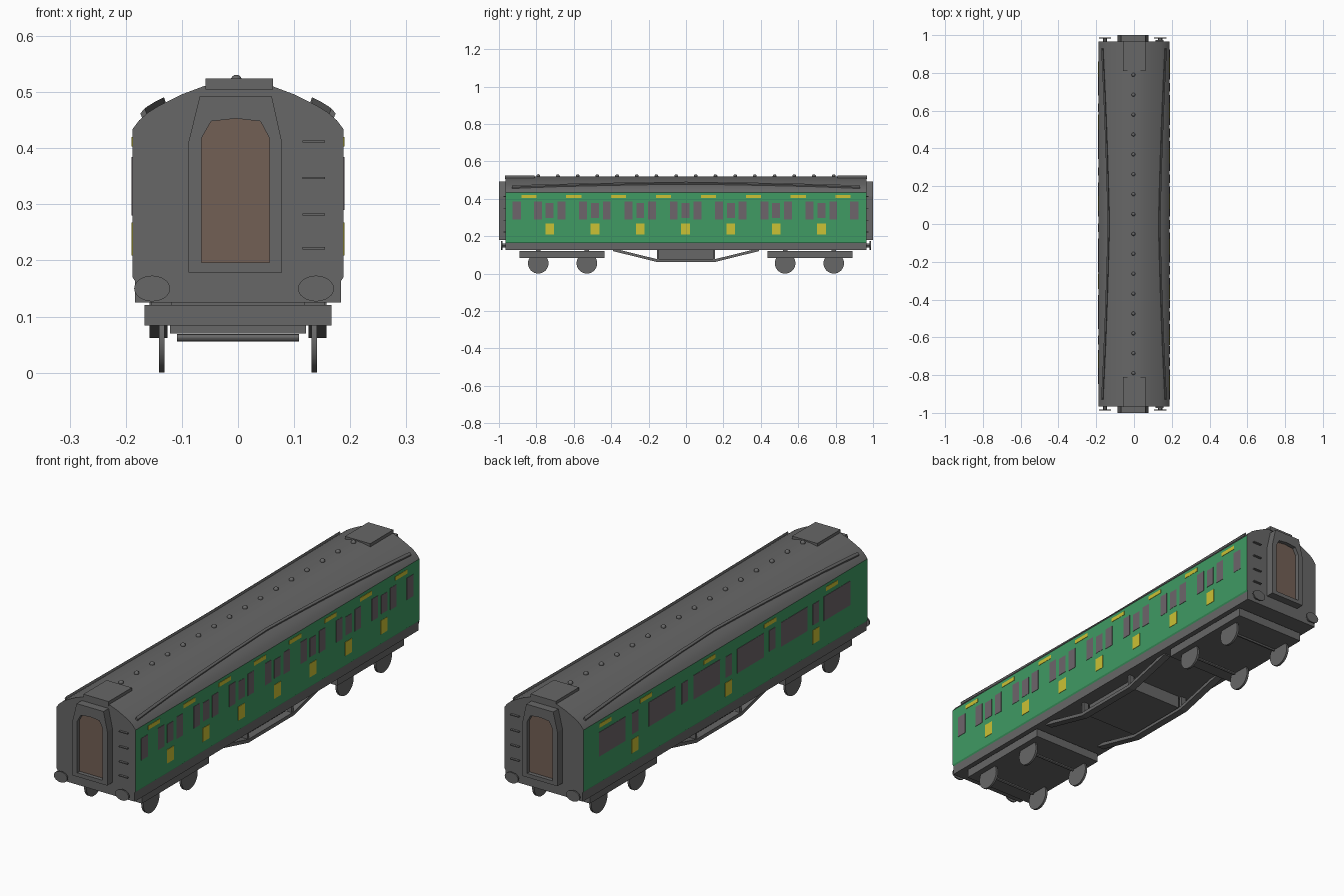
import bpy, bmesh, math

if "Cube" in bpy.data.objects:
    bpy.data.objects.remove(bpy.data.objects["Cube"])


def material(name, rgb):
    m = bpy.data.materials.new(name)
    m.diffuse_color = (*rgb, 1)
    m.use_nodes = True
    m.node_tree.nodes["Principled BSDF"].inputs["Base Color"].default_value = m.diffuse_color
    return m


GREY = material("dark grey", (0.135, 0.135, 0.135))
GREEN = material("green", (0.05, 0.325, 0.125))
YELLOW = material("yellow", (0.60, 0.54, 0.035))
GLASS = material("window grey", (0.155, 0.13, 0.145))
BROWN = material("door brown", (0.17, 0.115, 0.09))


def finish(name, bm, *mats, smooth=False):
    bmesh.ops.recalc_face_normals(bm, faces=bm.faces)
    me = bpy.data.meshes.new(name)
    bm.to_mesh(me)
    bm.free()
    ob = bpy.data.objects.new(name, me)
    bpy.context.collection.objects.link(ob)
    for m in mats:
        me.materials.append(m)
    if smooth:
        bpy.ops.object.select_all(action='DESELECT')
        ob.select_set(True)
        bpy.context.view_layer.objects.active = ob
        bpy.ops.object.shade_smooth_by_angle(angle=math.radians(30))
    return ob


def loft(name, sections, mat, smooth=False, caps=True):
    """Join equal-length closed sections of 3D points."""
    bm = bmesh.new()
    rings = [[bm.verts.new(p) for p in s] for s in sections]
    n = len(rings[0])
    for a, b in zip(rings, rings[1:]):
        for i in range(n):
            j = (i + 1) % n
            bm.faces.new((a[i], a[j], b[j], b[i]))
    if caps:
        bm.faces.new(rings[0])
        bm.faces.new(rings[-1])
    return finish(name, bm, mat, smooth=smooth)


def prism(name, pts, y0, y1, mat, smooth=False):
    return loft(name, [[(x, y, z) for x, z in pts] for y in (y0, y1)], mat, smooth)


def box(name, x0, x1, y0, y1, z0, z1, mat=GREY):
    return prism(name, [(x0, z0), (x1, z0), (x1, z1), (x0, z1)], y0, y1, mat)


def cylinder(name, r, length, loc, axis, segs=24):
    sections = []
    for d in (-length / 2, length / 2):
        ring = []
        for i in range(segs):
            a = 2 * math.pi * i / segs
            u, v = r[0] * math.cos(a), r[1] * math.sin(a)
            off = (d, u, v) if axis == 'X' else (u, d, v)
            ring.append([loc[k] + off[k] for k in range(3)])
        sections.append(ring)
    return loft(name, sections, GREY, smooth=True)


# body shell: green sides, grey roof and ends
ROOF = [(0.188, 0.434), (0.176, 0.45), (0.16, 0.464), (0.142, 0.475),
        (0.1, 0.496), (0.06, 0.511), (0.03, 0.517), (0, 0.519)]
half = [(0.184, 0.164), (0.188, 0.17)] + ROOF
body = prism("coach_body", half + [(-x, z) for x, z in half[-2::-1]],
             -0.965, 0.965, GREY, smooth=True)
body.data.materials.append(GREEN)
for f in body.data.polygons:
    if abs(f.normal.x) > 0.8 and f.center.z < 0.44:
        f.material_index = 1

# sole frame below the body
box("sole_frame", -0.184, 0.184, -0.965, 0.965, 0.125, 0.167)


def roof_z(x):
    for (xa, za), (xb, zb) in zip(ROOF, ROOF[1:]):
        if xb <= x <= xa:
            return zb + (za - zb) * (x - xb) / (xa - xb)


# curved rain strips on both sides of the roof
for s in (-1, 1):
    sections = []
    for i in range(17):
        t = -1 + i / 8
        x = 0.132 + 0.034 * (0.4 * t * t + 0.6 * abs(t))
        zi, zo = roof_z(x - 0.004), roof_z(x + 0.004)
        sections.append([(s * (x - 0.004), 0.93 * t, zi - 0.003),
                         (s * (x + 0.004), 0.93 * t, zo - 0.003),
                         (s * (x + 0.008), 0.93 * t, zo + 0.007),
                         (s * x, 0.93 * t, zi + 0.009)])
    loft("rain_strip", sections, GREY)

# domed roof vents along the ridge
for i in range(16):
    bm = bmesh.new()
    bmesh.ops.create_uvsphere(bm, u_segments=12, v_segments=8, radius=0.01)
    bmesh.ops.translate(bm, verts=bm.verts, vec=(-0.003, -0.79 + i * 0.1053, 0.521))
    finish("roof_vent", bm, GREY, smooth=True)


def plate(name, s, y, w, z0, z1, mat):
    """Thin painted plate on one side of the body."""
    box(name, s * 0.186, s * 0.1895, y - w / 2, y + w / 2, z0, z1, mat)


# right side: compartment windows, door panels and roof-line labels
for y in (-0.905, 0.9):
    plate("end_window", 1, y, 0.046, 0.29, 0.384, GLASS)
for i in range(7):
    y = -0.729 + i * 0.2422
    for d in (-0.063, 0.063):
        plate("compartment_window", 1, y + d, 0.042, 0.29, 0.384, GLASS)
    plate("door_window", 1, y, 0.042, 0.296, 0.376, GLASS)
    plate("door_panel", 1, y, 0.046, 0.209, 0.268, YELLOW)
for i in range(8):
    plate("upper_strip", 1, -0.84 + i * 0.24, 0.081, 0.403, 0.42, YELLOW)

# left side: large corridor windows, door windows, panels and labels
for y in (0.771, 0.433, 0.129, -0.168, -0.466, -0.756):
    plate("corridor_window", -1, y, 0.18, 0.28, 0.384, GLASS)
for y in (0.615, 0.278, -0.02, -0.317, -0.614):
    plate("corridor_door_window", -1, y, 0.042, 0.29, 0.38, GLASS)
for y in (0.615, -0.02, -0.614):
    plate("corridor_door_panel", -1, y, 0.046, 0.209, 0.268, YELLOW)
for y in (0.818, 0.541, 0.109, -0.303, -0.722):
    plate("corridor_upper_strip", -1, y, 0.08, 0.403, 0.42, YELLOW)

# both ends: gangway, door, roof box, buffers, steps, bogie
OUTER = [(-0.088, 0.179), (0.078, 0.179), (0.078, 0.412), (0.06, 0.493),
         (-0.005, 0.493), (-0.068, 0.493), (-0.088, 0.412)]
INNER = [(-0.065, 0.196), (0.056, 0.196), (0.056, 0.418), (0.04, 0.448),
         (-0.004, 0.453), (-0.048, 0.448), (-0.065, 0.418)]
for e in (-1, 1):
    def ring(pts, y):
        return [(x, e * y, z) for x, z in pts]
    loft("gangway_frame", [ring(OUTER, 0.96), ring(OUTER, 1.0),
                           ring(INNER, 1.0), ring(INNER, 0.96)], GREY, caps=False)
    prism("gangway_door", INNER, e * 0.96, e * 0.983, BROWN)
    box("roof_end_box", -0.058, 0.062, e * 0.81, e * 0.968, 0.505, 0.524)

    for x in (-0.153, 0.139):
        cylinder("buffer_head", (0.032, 0.023), 0.006, (x, e * 0.985, 0.15), 'Y')
        cylinder("buffer_stem", (0.011, 0.011), 0.026, (x, e * 0.972, 0.15), 'Y', 12)

    for z in (0.22, 0.28, 0.345, 0.41):
        box("end_step", 0.115, 0.155, e * 0.96, e * 0.975, z, z + 0.004)

    yc = e * 0.664
    box("bogie_frame", -0.167, 0.167, yc - 0.227, yc + 0.227, 0.084, 0.121)
    for y in (e * 0.53, e * 0.79):
        cylinder("axle", (0.0065, 0.0065), 0.218, (0, y, 0.0625), 'X', 12)
        for x in (-0.136, 0.136):
            cylinder("wheel", (0.055, 0.055), 0.01, (x, y, 0.055), 'X', 32)
            box("bogie_link", x - 0.018, x + 0.018, y - 0.012, y + 0.012, 0.115, 0.13)

# underfloor equipment box and truss rods
box("underfloor_box", -0.121, 0.121, -0.148, 0.148, 0.07, 0.13)
TRUSS = [(-0.39, 0.12), (-0.155, 0.062), (0.155, 0.062), (0.39, 0.12)]
for s in (-1, 1):
    loft("truss_rod", [[(s * xx, y, z + dz) for xx, dz in
                        ((0.126, 0), (0.158, 0), (0.158, 0.015), (0.126, 0.015))]
                       for y, z in TRUSS], GREY)
    for y in (-0.15, 0.15):
        box("truss_post", s * 0.13, s * 0.154, y - 0.006, y + 0.006, 0.065, 0.13)
